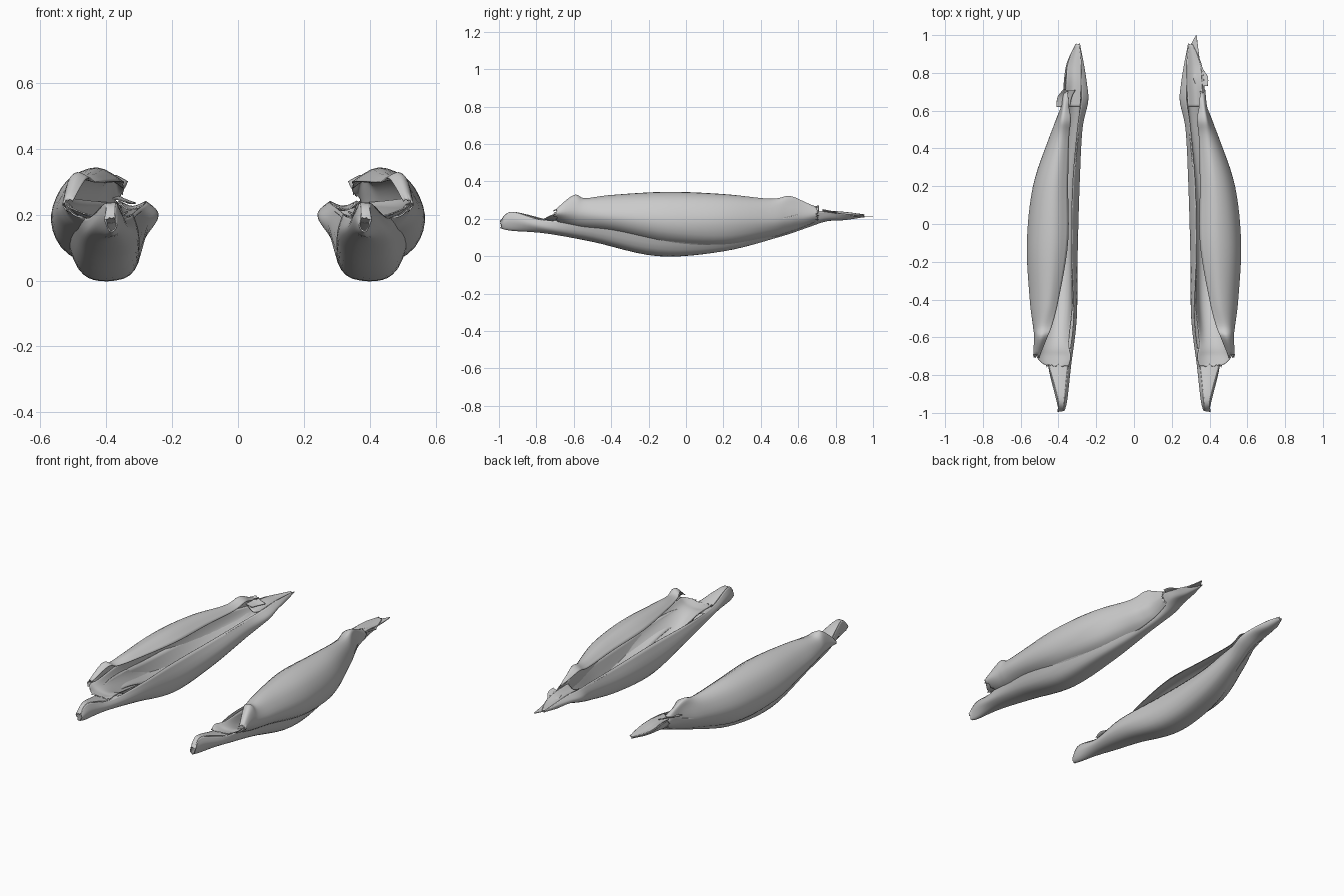
import bpy, random
random.seed(4)

def cat(p0, p1, p2, p3, t):
    return [0.5 * (2*b + (c-a)*t + (2*a-5*b+4*c-d)*t*t + (3*b-a-3*c+d)*t**3)
            for a, b, c, d in zip(p0, p1, p2, p3)]

def resample(pts, n):
    """Smooth curve through pts, n steps per span."""
    q = [pts[0]] + list(pts) + [pts[-1]]
    out = []
    for i in range(len(pts) - 1):
        out += [cat(*q[i:i+4], k / n) for k in range(n)]
    return out + [list(pts[-1])]

def sheet(name, stations, mirror=True, nu=4, nv=6, ragged=0.0):
    """Loft a thin leaf through cross-sections: (y, x, z, x, z, ...)."""
    rows = []
    for s in resample(stations, nv):
        sec = [(s[i], s[0], s[i+1]) for i in range(1, len(s), 2)]
        rows.append(resample(sec, nu))
    # torn ends
    for r in (rows[0], rows[-1]):
        for p in r:
            p[1] += random.uniform(-ragged, ragged)
            p[2] += random.uniform(-ragged, ragged) * 0.4
    w = len(rows[0])
    faces = [(j*w+i, j*w+i+1, (j+1)*w+i+1, (j+1)*w+i)
             for j in range(len(rows)-1) for i in range(w-1)]
    me = bpy.data.meshes.new(name)
    me.from_pydata([p for r in rows for p in r], [], faces)
    me.shade_smooth()
    ob = bpy.data.objects.new(name, me)
    bpy.context.collection.objects.link(ob)
    so = ob.modifiers.new("thin", 'SOLIDIFY')
    so.thickness = 0.004
    so.offset = 0
    if mirror:
        ob.modifiers.new("pair", 'MIRROR')
    return ob

# lower trough-shaped leaf, outer edge -> bottom -> inner lip
sheet("lower_leaf", [
    (-.99, .405,.185, .395,.16, .385,.15, .375,.155, .37,.17, .375,.19),
    (-.93, .40,.235, .41,.19, .39,.14, .365,.15, .355,.19, .37,.235),
    (-.75, .45,.19, .45,.15, .41,.125, .36,.13, .335,.16, .35,.19),
    (-.50, .50,.20, .47,.11, .41,.08, .34,.09, .305,.14, .32,.20),
    (-.15, .53,.16, .485,.04, .42,.003, .33,.02, .30,.10, .33,.20),
    (.20, .51,.16, .45,.05, .40,.028, .32,.045, .29,.12, .325,.20),
    (.50, .43,.20, .37,.125, .34,.105, .29,.12, .275,.17, .30,.22),
    (.65, .375,.235, .34,.175, .31,.155, .26,.17, .245,.20, .28,.235),
    (.75, .37,.24, .35,.20, .31,.188, .27,.195, .252,.215, .28,.24),
    (.85, .355,.225, .33,.20, .31,.195, .28,.20, .268,.22, .28,.235),
    (.95, .31,.22, .305,.215, .30,.21, .295,.212, .288,.218, .288,.222)],
    ragged=.005)

# folds that close the narrow front and back ends
sheet("front_fold", [
    (-.99, .375,.19, .39,.19, .405,.185),
    (-.93, .37,.235, .385,.235, .40,.235),
    (-.75, .35,.19, .40,.195, .45,.19),
    (-.66, .335,.19, .40,.175, .47,.19)], ragged=.005)
sheet("back_fold", [
    (.62, .285,.23, .33,.215, .365,.24),
    (.75, .28,.24, .32,.225, .36,.24),
    (.85, .28,.235, .315,.22, .35,.225),
    (.95, .288,.222, .30,.218, .31,.22)])

# upper leaf wrapping the outside and curling over the top
sheet("upper_leaf", [
    (-.70, .44,.18, .49,.20, .53,.225, .525,.24, .515,.245, .50,.245),
    (-.60, .44,.15, .495,.18, .527,.23, .515,.30, .49,.325, .46,.31),
    (-.54, .445,.14, .505,.172, .533,.225, .513,.285, .48,.308, .435,.30),
    (-.40, .45,.12, .525,.16, .55,.22, .51,.295, .45,.325, .40,.30),
    (-.10, .45,.05, .54,.11, .565,.20, .52,.30, .43,.342, .35,.30),
    (.20, .42,.05, .50,.09, .533,.19, .495,.29, .42,.33, .35,.29),
    (.45, .37,.10, .42,.13, .45,.19, .43,.27, .39,.305, .345,.28),
    (.55, .35,.13, .38,.15, .41,.20, .395,.28, .38,.32, .335,.30),
    (.62, .34,.155, .365,.175, .385,.21, .38,.265, .37,.295, .345,.28),
    (.70, .34,.19, .36,.20, .375,.22, .375,.24, .365,.255, .35,.265)],
    ragged=.012)

# inner leaf lining the pod, its front end sticking out as a torn tongue
sheet("inner_leaf", [
    (-.75, .345,.20, .39,.195, .42,.195, .45,.20, .47,.205),
    (-.70, .335,.21, .38,.19, .43,.188, .48,.20, .515,.225),
    (-.62, .345,.20, .38,.18, .43,.175, .48,.195, .51,.23),
    (-.40, .325,.19, .35,.10, .42,.085, .50,.16, .525,.24),
    (-.10, .33,.18, .34,.04, .43,.02, .53,.12, .53,.26),
    (.20, .32,.19, .33,.06, .41,.045, .49,.10, .505,.25),
    (.48, .295,.21, .30,.13, .35,.12, .41,.16, .425,.24),
    (.66, .285,.22, .285,.185, .315,.175, .345,.195, .365,.235)],
    ragged=.012)

# split back tip, on one side only
sheet("back_tip", [
    (.73, .33,.225, .36,.235, .39,.25),
    (.78, .31,.225, .35,.23, .39,.24),
    (.84, .29,.215, .32,.215, .355,.225),
    (.93, .295,.213, .315,.213, .34,.215),
    (1.0, .328,.213, .33,.213, .332,.213)], mirror=False)

# small raised flap on the opposite back end
sheet("back_flap", [
    (.62, -.41,.255, -.38,.25, -.34,.24),
    (.67, -.405,.262, -.37,.25, -.33,.235),
    (.71, -.375,.27, -.35,.25, -.31,.235)], mirror=False)
